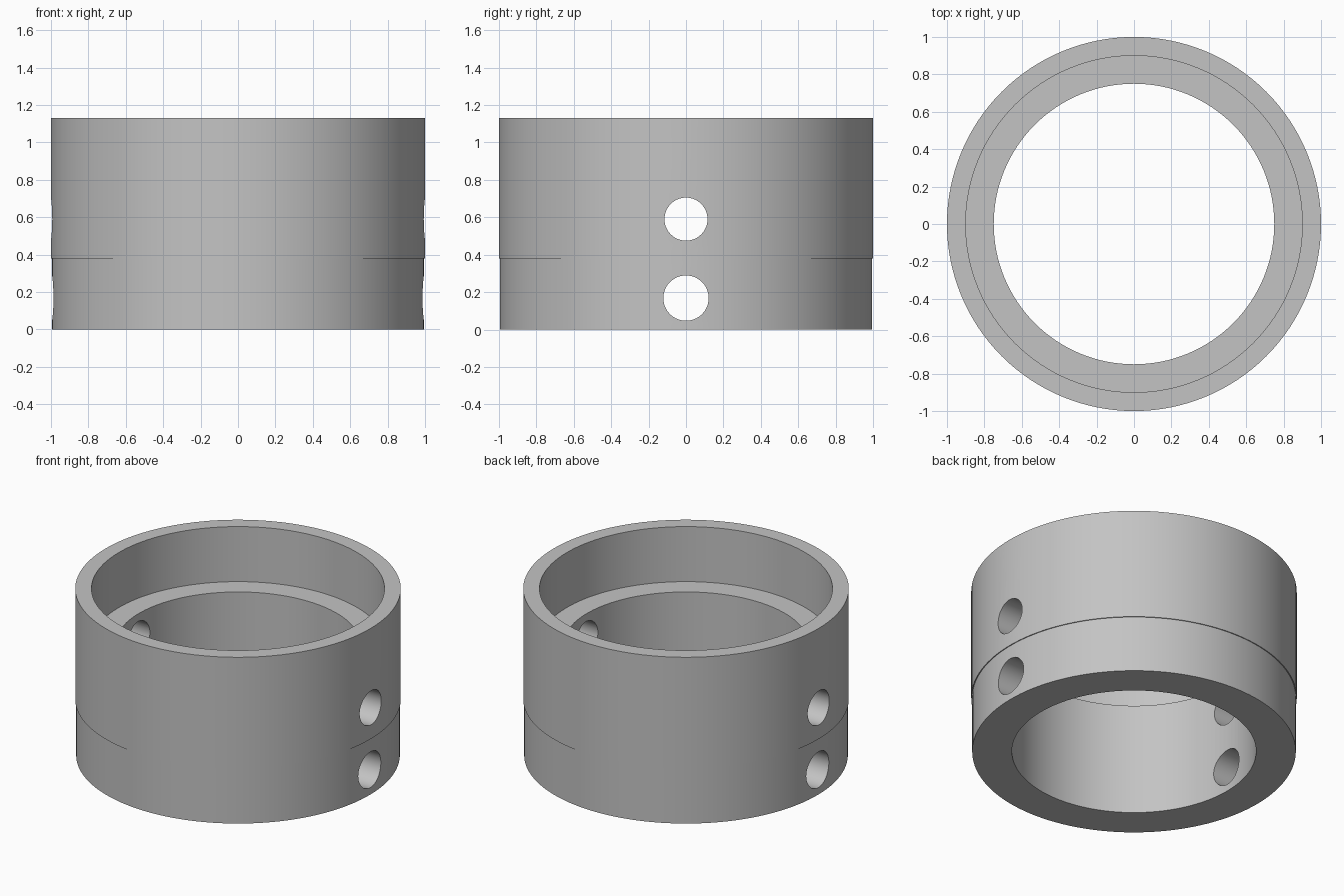
import bpy, bmesh, math
from mathutils import Matrix

cube = bpy.data.objects.get("Cube")
if cube:
    bpy.data.objects.remove(cube, do_unlink=True)

SEGMENTS = 128

grey = bpy.data.materials.new("plain grey")
grey.use_nodes = True
colour = (0.55, 0.55, 0.55, 1)
grey.diffuse_color = colour
grey.node_tree.nodes["Principled BSDF"].inputs["Base Color"].default_value = colour


def add_object(name, bm):
    bmesh.ops.recalc_face_normals(bm, faces=bm.faces)
    mesh = bpy.data.meshes.new(name)
    bm.to_mesh(mesh)
    bm.free()
    mesh.materials.append(grey)
    obj = bpy.data.objects.new(name, mesh)
    bpy.context.collection.objects.link(obj)
    return obj


def lathe(name, profile):
    """Turn a closed (radius, height) profile around the z axis."""
    bm = bmesh.new()
    rings = []
    for i in range(SEGMENTS):
        a = math.tau * i / SEGMENTS
        rings.append([bm.verts.new((r * math.cos(a), r * math.sin(a), z))
                      for r, z in profile])
    for i, ring in enumerate(rings):
        after = rings[(i + 1) % SEGMENTS]
        for j in range(len(profile)):
            k = (j + 1) % len(profile)
            bm.faces.new((ring[j], after[j], after[k], ring[k]))
    return add_object(name, bm)


# Collar: slightly narrower foot, thin upper wall, flat ledge inside
collar = lathe("stepped_collar", [
    (0.75, 0), (0.994, 0), (0.994, 0.38), (1, 0.38),
    (1, 1.13), (0.9, 1.13), (0.9, 0.757), (0.75, 0.757)])

# Cross holes drilled through both side walls along x
for name, height, radius in (("upper_hole", 0.59, 0.115),
                             ("lower_hole", 0.168, 0.121)):
    bm = bmesh.new()
    bmesh.ops.create_cone(
        bm, cap_ends=True, segments=64, radius1=radius, radius2=radius, depth=3,
        matrix=Matrix.Translation((0, 0, height)) @ Matrix.Rotation(math.pi / 2, 4, "Y"))
    drill = add_object(name + "_cutter", bm)
    drill.hide_render = True
    cut = collar.modifiers.new(name, "BOOLEAN")
    cut.operation = "DIFFERENCE"
    cut.solver = "EXACT"
    cut.object = drill
    bpy.context.view_layer.objects.active = collar
    bpy.ops.object.modifier_apply(modifier=name)
    bpy.data.objects.remove(drill, do_unlink=True)

# Smooth walls with crisp rims
bpy.ops.object.select_all(action="DESELECT")
collar.select_set(True)
bpy.context.view_layer.objects.active = collar
bpy.ops.object.shade_smooth_by_angle(angle=math.radians(30))
